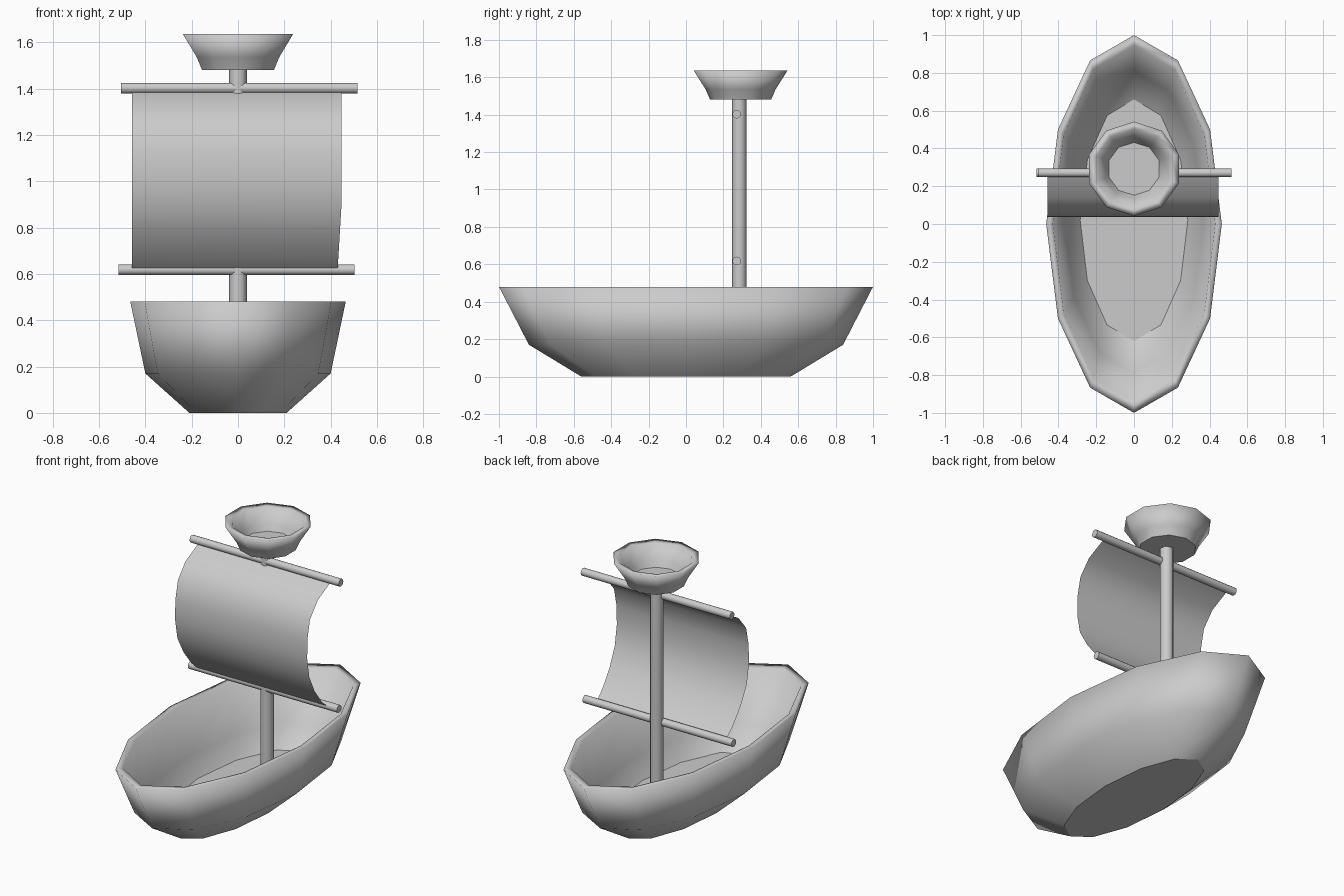
import bpy, bmesh
from math import sin, cos, pi, radians
from mathutils import Matrix

if "Cube" in bpy.data.objects:
    bpy.data.objects.remove(bpy.data.objects["Cube"])


def finish(name, bm, matrix=None):
    if matrix:
        bm.transform(matrix)
    me = bpy.data.meshes.new(name)
    bm.to_mesh(me)
    bm.free()
    ob = bpy.data.objects.new(name, me)
    bpy.context.collection.objects.link(ob)
    return ob


def ring_body(name, rings, sides, matrix=None):
    """Closed body through elliptical rings (rx, ry, cy, z); smooth sides, crisp flat caps."""
    bm = bmesh.new()
    loops = []
    for rx, ry, cy, z in rings:
        loops.append([bm.verts.new((rx * cos(pi / 2 + 2 * pi * i / sides),
                                    cy + ry * sin(pi / 2 + 2 * pi * i / sides), z))
                      for i in range(sides)])
    for a, b in zip(loops, loops[1:]):
        for i in range(sides):
            j = (i + 1) % sides
            bm.faces.new((a[i], a[j], b[j], b[i])).smooth = True
    for cap in (bm.faces.new(loops[0][::-1]), bm.faces.new(loops[-1])):
        for e in cap.edges:
            e.smooth = False
    bmesh.ops.recalc_face_normals(bm, faces=bm.faces)
    return finish(name, bm, matrix)


# hull: outside from keel to rim, then down the inside to the deck floor
ring_body("hull", [
    (0.21, 0.56, 0, 0.0),
    (0.40, 0.84, 0, 0.17),
    (0.465, 1.0, 0, 0.48),
    (0.43, 0.945, 0, 0.475),
    (0.367, 0.80, 0.01, 0.18),
    (0.285, 0.64, 0.02, 0.075),
], 12)

# mast
MAST_Y = 0.285
ring_body("mast", [(0.038, 0.038, MAST_Y, 0.05), (0.038, 0.038, MAST_Y, 1.49)], 12)

# lookout basket on top of the mast
ring_body("lookout_basket", [(r, r, 0.292, z) for r, z in (
    (0.163, 1.48), (0.187, 1.535), (0.25, 1.635),
    (0.21, 1.63), (0.16, 1.55), (0.14, 1.51))], 10)

# yards: rods lying along x
for name, cx, z in (("upper_yard", 0.005, 1.402), ("lower_yard", -0.007, 0.618)):
    ring_body(name, [(0.023, 0.023, 0, -0.51), (0.023, 0.023, 0, 0.51)], 12,
              Matrix.Translation((cx, 0.271, z)) @ Matrix.Rotation(radians(90), 4, 'Y'))

# sail: thin sheet bulging forward between the yards
profile = [(0.27, 1.39), (0.14, 1.325), (0.065, 1.235), (0.04, 1.12), (0.038, 1.0),
           (0.06, 0.88), (0.12, 0.77), (0.20, 0.67), (0.255, 0.622)]
bm = bmesh.new()
rows = []
for y, z in profile:
    right = 0.447 - 0.06 * max(0, 0.9 - z)
    rows.append([bm.verts.new((x, y, z)) for x in (-0.457, right)])
for a, b in zip(rows, rows[1:]):
    bm.faces.new((a[0], b[0], b[1], a[1])).smooth = True
finish("sail", bm)
